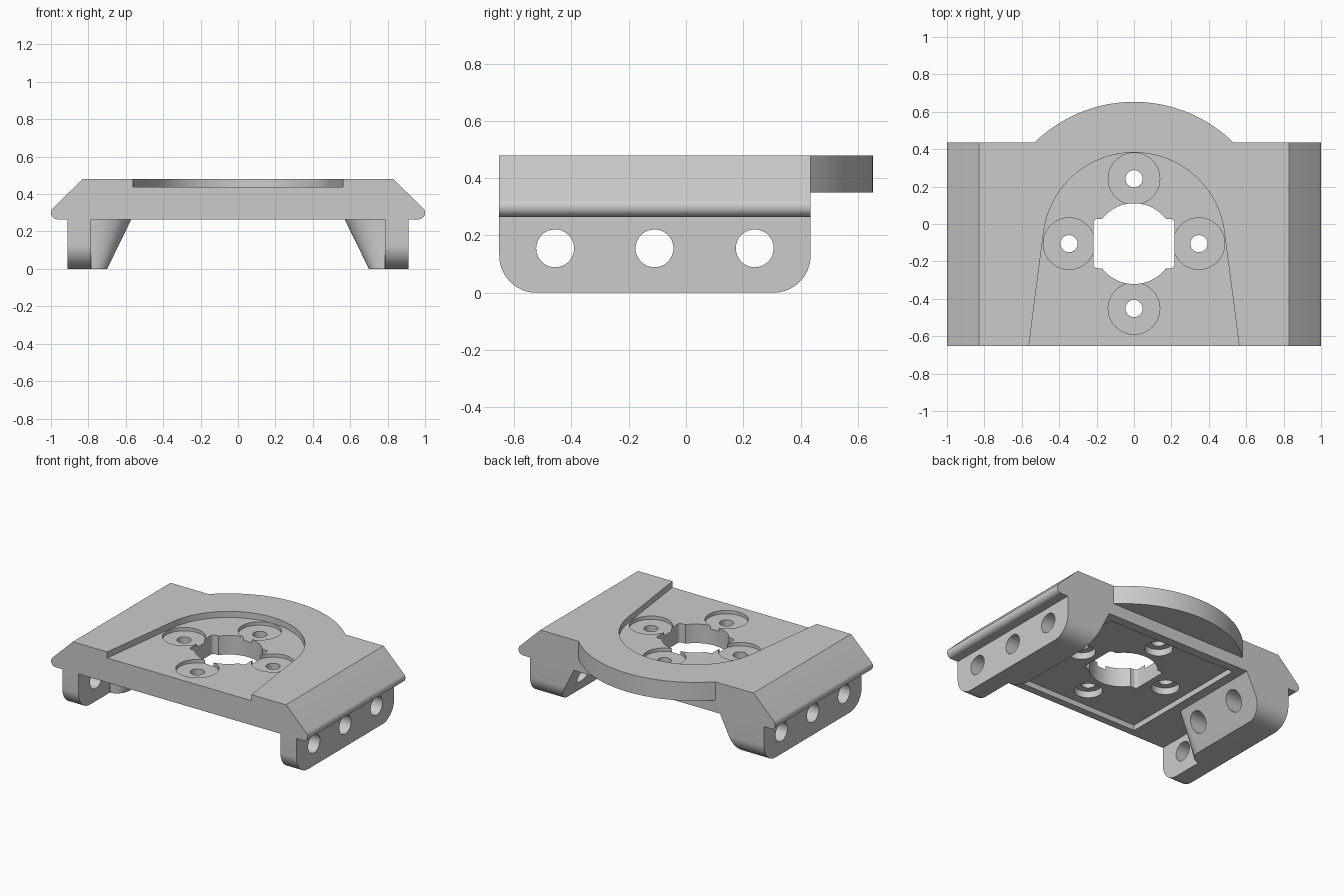
import bpy
import bmesh
from math import sin, cos, radians, pi

cube = bpy.data.objects.get("Cube")
if cube:
    bpy.data.objects.remove(cube, do_unlink=True)

grey = bpy.data.materials.new("light grey")
grey.use_nodes = True
COLOUR = (0.6, 0.6, 0.6, 1)
grey.diffuse_color = COLOUR
grey.node_tree.nodes["Principled BSDF"].inputs["Base Color"].default_value = COLOUR

PLACE = {"x": lambda a, b, h: (h, a, b),
         "y": lambda a, b, h: (a, h, b),
         "z": lambda a, b, h: (a, b, h)}


def arc(cx, cy, r, start, end, n=16, ry=None):
    angles = [radians(start + (end - start) * i / n) for i in range(n + 1)]
    return [(cx + r * cos(t), cy + (ry or r) * sin(t)) for t in angles]


def loft(name, low_pts, high_pts, axis, low, high):
    """Solid between two matching outlines along an axis."""
    bm = bmesh.new()
    rings = [[bm.verts.new(PLACE[axis](a, b, h)) for a, b in pts]
             for pts, h in ((low_pts, low), (high_pts, high))]
    n = len(low_pts)
    for ring in rings:
        bm.faces.new(ring)
    for i in range(n):
        j = (i + 1) % n
        bm.faces.new((rings[0][i], rings[0][j], rings[1][j], rings[1][i]))
    bmesh.ops.recalc_face_normals(bm, faces=bm.faces)
    mesh = bpy.data.meshes.new(name)
    bm.to_mesh(mesh)
    bm.free()
    mesh.materials.append(grey)
    obj = bpy.data.objects.new(name, mesh)
    bpy.context.collection.objects.link(obj)
    return obj


def prism(name, pts, axis, low, high):
    return loft(name, pts, pts, axis, low, high)


def cylinder(name, cx, cy, r, axis, low, high, n=48):
    return prism(name, arc(cx, cy, r, 0, 360, n)[:-1], axis, low, high)


def combine(target, tool, operation):
    mod = target.modifiers.new("combine", "BOOLEAN")
    mod.object, mod.operation, mod.solver = tool, operation, "EXACT"
    bpy.context.view_layer.objects.active = target
    bpy.ops.object.modifier_apply(modifier=mod.name)
    bpy.data.objects.remove(tool, do_unlink=True)


FRONT, BACK, TOP, UNDER = -0.652, 0.435, 0.48, 0.265
CY = -0.105

# Cross beam with chamfered shoulders and rounded lips
half = [(0.83, TOP)] + arc(0.965, 0.3, 0.035, 45, -90, 12)
bracket = prism("mounting_bracket", half + [(-x, z) for x, z in reversed(half)],
                "y", FRONT, BACK)

# Curved rear plate
rim = [p for p in arc(0, CY, 0.758, 0, 180, 120) if p[1] > BACK]
rim = [(0.533, 0.4), (0.533, BACK)] + rim + [(-0.533, BACK), (-0.533, 0.4)]
combine(bracket, prism("rear_plate", rim, "z", 0.35, TOP), "UNION")

# Side legs: rounded lower corners, tapered inner block behind a thin front web
R = 0.13
leg_side = ([(FRONT, 0.28)] + arc(FRONT + R, R, R, 180, 270)
            + arc(BACK - R, R, R, 270, 360) + [(BACK, 0.28)])


def inner_outline(side, z):
    inner = 0.70 - 0.13 * z / UNDER
    corner = arc(0.787, -0.2, 0.787 - inner, 270, 180, 16, ry=0.1)
    pts = [(0.3, -1), (0.787, -1)] + corner + [(inner, 1), (0.3, 1)]
    return [(side * x, y) for x, y in pts]


for side in (1, -1):
    leg = prism("leg", leg_side, "x", side * 0.5, side * 0.912)
    combine(leg, loft("leg_relief", inner_outline(side, -0.05),
                      inner_outline(side, 0.3), "z", -0.05, 0.3), "DIFFERENCE")
    combine(bracket, leg, "UNION")

# Shallow underside pocket inside a thin rim
pocket = [(-0.505, -0.6), (0.505, -0.6), (0.505, 0.37), (-0.505, 0.37)]
combine(bracket, prism("pocket", pocket, "z", 0.1, 0.303), "DIFFERENCE")

# Shallow arched recess in the top, open at the front
recess = [(0.575, -0.75)] + arc(0, CY, 0.487, 7, 173, 64) + [(-0.575, -0.75)]
combine(bracket, prism("recess", recess, "z", 0.437, 0.6), "DIFFERENCE")

# Screw holes, with a wide seat above and a smaller one below
D = 0.347
for x, y in ((D, CY), (-D, CY), (0, CY + D), (0, CY - D)):
    combine(bracket, cylinder("upper_seat", x, y, 0.138, "z", 0.413, 0.6), "DIFFERENCE")
    combine(bracket, cylinder("lower_seat", x, y, 0.09, "z", 0.1, 0.35), "DIFFERENCE")
    combine(bracket, cylinder("screw_hole", x, y, 0.046, "z", 0.1, 0.6, 24), "DIFFERENCE")

# Central opening: round hole with square shoulders
combine(bracket, cylinder("bore", 0, CY, 0.216, "z", 0.1, 0.6, 64), "DIFFERENCE")
W, H, F = 0.216, 0.132, 0.02
shoulder = []
for sx, sy, start in ((1, 1, 0), (-1, 1, 90), (-1, -1, 180), (1, -1, 270)):
    shoulder += arc(sx * (W - F), CY + sy * (H - F), F, start, start + 90, 5)
combine(bracket, prism("shoulders", shoulder, "z", 0.1, 0.6), "DIFFERENCE")

# Three cross holes through both legs
for y in (-0.457, -0.11, 0.24):
    combine(bracket, cylinder("cross_hole", y, 0.155, 0.066, "x", -1.2, 1.2), "DIFFERENCE")

bpy.ops.object.select_all(action="DESELECT")
bracket.select_set(True)
bpy.context.view_layer.objects.active = bracket
bpy.ops.object.shade_smooth_by_angle(angle=pi / 6)
